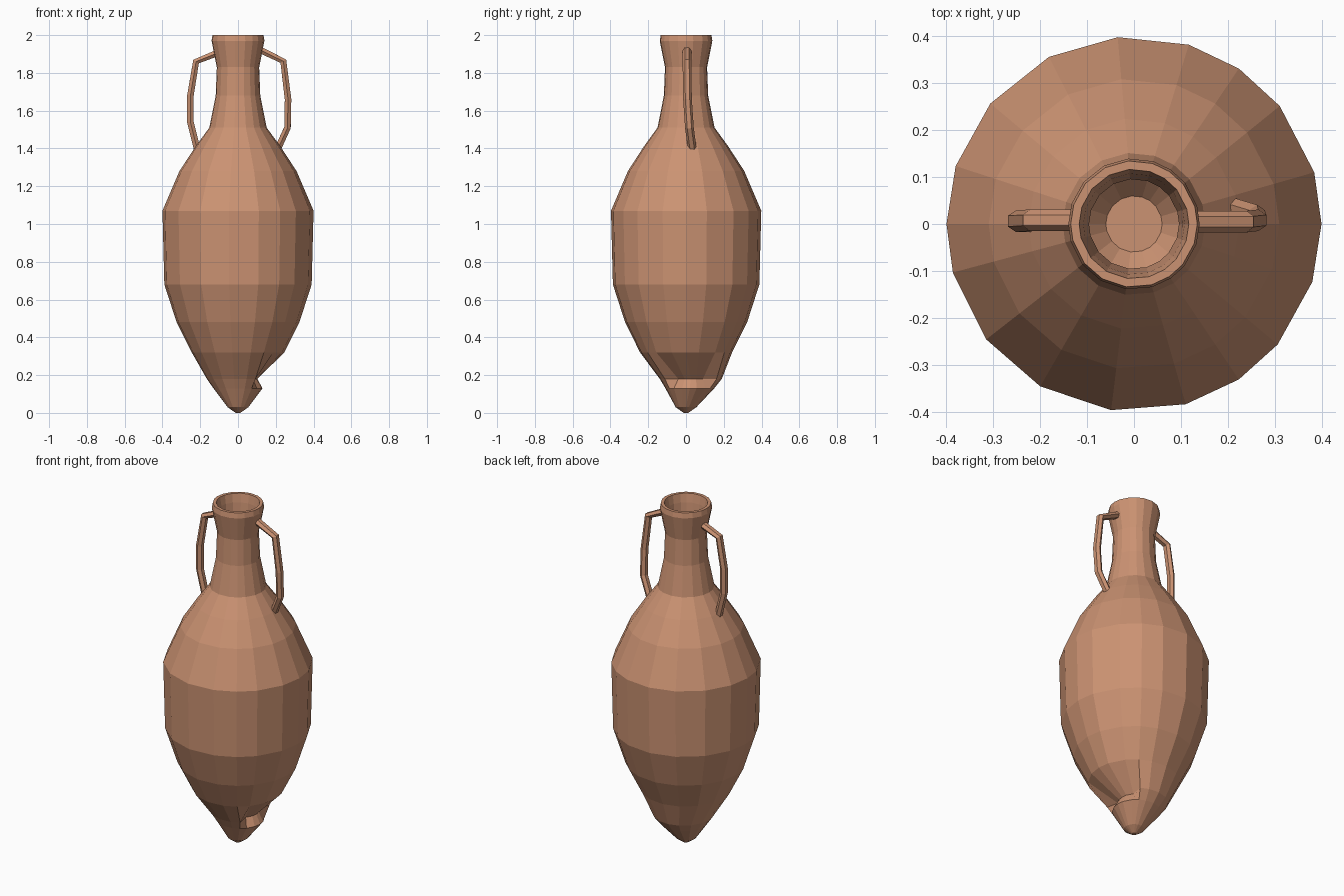
import bpy, bmesh
from math import radians, cos, sin, pi
from mathutils import Vector

if "Cube" in bpy.data.objects:
    bpy.data.objects.remove(bpy.data.objects["Cube"], do_unlink=True)

clay = bpy.data.materials.new("terracotta clay")
COLOUR = (0.60, 0.29, 0.17, 1)
clay.diffuse_color = COLOUR
clay.use_nodes = True
bsdf = clay.node_tree.nodes["Principled BSDF"]
bsdf.inputs["Base Color"].default_value = COLOUR
bsdf.inputs["Roughness"].default_value = 0.9


def loft(name, rings, start_cap=True, end_cap=True):
    """Join rings of points into one flat-shaded mesh."""
    bm = bmesh.new()
    rows = [[bm.verts.new(p) for p in ring] for ring in rings]
    for low, high in zip(rows, rows[1:]):
        n = len(low)
        for i in range(n):
            j = (i + 1) % n
            bm.faces.new((low[i], low[j], high[j], high[i]))
    if start_cap:
        bm.faces.new(rows[0][::-1])
    if end_cap:
        bm.faces.new(rows[-1])
    bmesh.ops.recalc_face_normals(bm, faces=bm.faces)
    mesh = bpy.data.meshes.new(name)
    bm.to_mesh(mesh)
    bm.free()
    mesh.materials.append(clay)
    obj = bpy.data.objects.new(name, mesh)
    bpy.context.collection.objects.link(obj)
    return obj


# Jar: slightly uneven, hand-thrown facets around the axis
ANGLES = [0, 16, 39, 56, 73, 95, 117, 140, 162, 180, 195, 218, 240, 263, 286, 304, 320, 342]


def ring(radius, z, shift=0.0, dent=1.0):
    """One level of the jar; dent pulls in the facets that face +x."""
    points = []
    for a in ANGLES:
        t = radians(a)
        r = radius * (dent if cos(t) > 0.75 else 1)
        points.append((r * cos(t), r * sin(t) + shift, z))
    return points


# Pointed foot, with a chipped notch above it
foot = [ring(0.012, 0), ring(0.055, 0.03), ring(0.13, 0.13, 0.02),
        ring(0.165, 0.18, 0.025, 0.62)]
# Belly, shoulder, neck and collar
outside = [(0.245, 0.32), (0.325, 0.48), (0.39, 0.68), (0.4, 1.07), (0.31, 1.28),
           (0.225, 1.41), (0.152, 1.51), (0.118, 1.68), (0.112, 1.83),
           (0.14, 1.97), (0.135, 2.0)]
# Hollow inside, from the lip down to the floor
inside = [(0.117, 2.0), (0.108, 1.95), (0.096, 1.83), (0.1, 1.68), (0.13, 1.51),
          (0.29, 1.28), (0.375, 1.07), (0.365, 0.68), (0.22, 0.34), (0.06, 0.16)]
loft("jar_body", foot + [ring(r, z) for r, z in outside + inside])


# Handles: six-sided bars swept along a bent path
def handle(name, path, half_width=0.023, half_depth=0.02):
    path = [Vector(p) for p in path]
    rings = []
    for i, p in enumerate(path):
        tangent = (path[min(i + 1, len(path) - 1)] - path[max(i - 1, 0)]).normalized()
        normal = tangent.cross(Vector((0, 1, 0))).normalized()
        side = normal.cross(tangent)
        rings.append([p + side * half_width * cos(k * pi / 3)
                      + normal * half_depth * sin(k * pi / 3) for k in range(6)])
    return loft(name, rings)


handle("left_handle", [(0.11, 0.005, 1.925), (0.24, 0.005, 1.862), (0.265, 0.008, 1.66),
                       (0.262, 0.018, 1.51), (0.205, 0.035, 1.385)])
handle("right_handle", [(-0.11, 0.008, 1.905), (-0.222, 0.008, 1.86), (-0.252, 0.006, 1.68),
                        (-0.252, 0.006, 1.54), (-0.215, 0.006, 1.39)])
